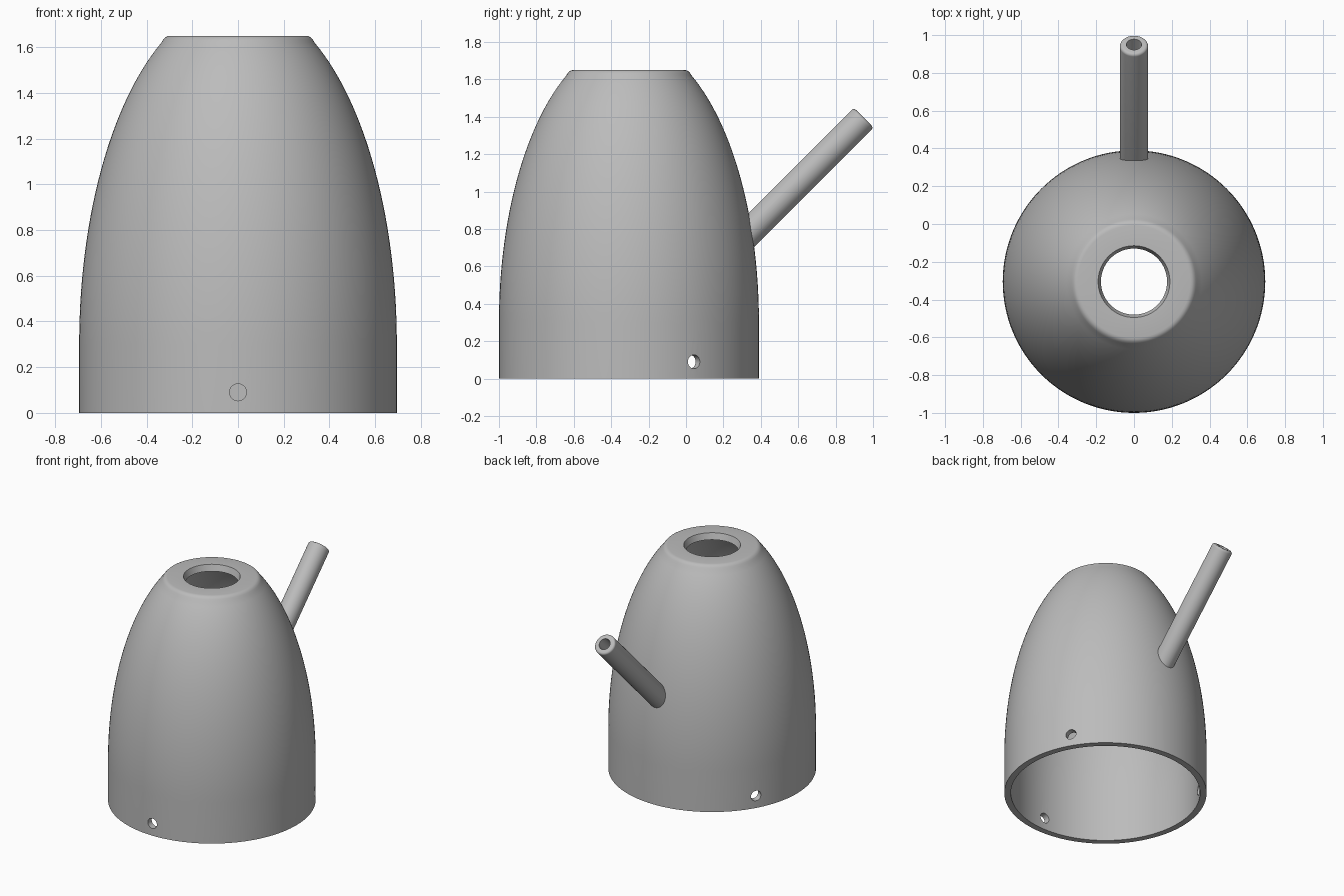
import bpy, bmesh, math
from mathutils import Matrix, Vector

if "Cube" in bpy.data.objects:
    bpy.data.objects.remove(bpy.data.objects["Cube"], do_unlink=True)

CENTRE = Vector((0, -0.305, 0))
RADIUS, WALL, HEIGHT, STRAIGHT = 0.695, 0.045, 1.65, 0.3
SPOUT_TIP = Vector((0, 0.95, 1.395))
SPOUT_LENGTH = 0.98

grey = bpy.data.materials.new("plain grey")
grey.use_nodes = True
grey.diffuse_color = (0.5, 0.5, 0.5, 1)
grey.node_tree.nodes["Principled BSDF"].inputs["Base Color"].default_value = (0.5, 0.5, 0.5, 1)


def lathe(name, profile, matrix, segments, closed=True):
    """Spin (radius, height) points about local z."""
    bm = bmesh.new()
    verts = [bm.verts.new((r, 0, z)) for r, z in profile]
    edges = [bm.edges.new(p) for p in zip(verts, verts[1:])]
    if closed:
        edges.append(bm.edges.new((verts[-1], verts[0])))
    bmesh.ops.spin(bm, geom=verts + edges, cent=(0, 0, 0), axis=(0, 0, 1),
                   angle=math.tau, steps=segments, use_duplicate=False)
    bmesh.ops.remove_doubles(bm, verts=bm.verts, dist=1e-5)
    bmesh.ops.recalc_face_normals(bm, faces=bm.faces)
    mesh = bpy.data.meshes.new(name)
    bm.to_mesh(mesh)
    bm.free()
    mesh.materials.append(grey)
    obj = bpy.data.objects.new(name, mesh)
    obj.matrix_world = matrix
    bpy.context.collection.objects.link(obj)
    return obj


def rod(name, radius, length, matrix):
    """Solid cylinder used for cutting."""
    return lathe(name, [(0, 0), (radius, 0), (radius, length), (0, length)],
                 matrix, 40, closed=False)


def activate(obj):
    bpy.ops.object.select_all(action='DESELECT')
    obj.select_set(True)
    bpy.context.view_layer.objects.active = obj


def cut(obj, cutter):
    mod = obj.modifiers.new("cut", 'BOOLEAN')
    mod.operation, mod.solver, mod.object = 'DIFFERENCE', 'EXACT', cutter
    activate(obj)
    bpy.ops.object.modifier_apply(modifier=mod.name)
    bpy.data.objects.remove(cutter, do_unlink=True)


def dome(radius, rise, top, steps=28):
    """Straight skirt running into a quarter-ellipse dome."""
    pts = [(radius, 0)]
    for i in range(steps + 1):
        t = math.asin((top - STRAIGHT) / rise) * i / steps
        pts.append((radius * math.cos(t), STRAIGHT + rise * math.sin(t)))
    return pts


# Hollow body with rounded shoulder and tapered top opening
outer = dome(RADIUS, 1.507, HEIGHT - 0.03)
shoulder = [(0.328, 1.632), (0.318, 1.643), (0.308, 1.648), (0.297, HEIGHT)]
opening = [(0.19, HEIGHT), (0.175, HEIGHT - WALL)]
inner = dome(RADIUS - WALL, 1.46, HEIGHT - WALL)
place = Matrix.Translation(CENTRE)
body = lathe("body", outer + shoulder + opening + inner[::-1], place, 128)

# Spout tube with a softened lip, trimmed where it meets the body
tilt = Matrix.Rotation(-math.pi / 4, 4, 'X')
direction = tilt @ Vector((0, 0, 1))
spout_place = Matrix.Translation(SPOUT_TIP - direction * SPOUT_LENGTH) @ tilt
R, BORE, LIP = 0.075, 0.04, 0.016
lip = [(R - LIP + LIP * math.cos(a), SPOUT_LENGTH - LIP + LIP * math.sin(a))
       for a in (math.pi / 2 * i / 6 for i in range(7))]
spout = lathe("spout", [(BORE, 0), (R, 0)] + lip + [(BORE, SPOUT_LENGTH)],
              spout_place, 48)
trim = dome(RADIUS - 0.01, 1.497, HEIGHT - 0.03)
cut(spout, lathe("trim_cutter", [(0, 0)] + trim + [(0, HEIGHT - 0.03)],
                 place, 128, closed=False))

# Spout bore through the wall
cut(body, rod("bore_cutter", BORE, SPOUT_LENGTH, spout_place))

# Three small holes evenly spaced round the skirt
for i in range(3):
    turn = Matrix.Rotation(math.radians(-90 + 120 * i), 4, 'Z')
    aim = (Matrix.Translation(CENTRE + Vector((0, 0, 0.09))) @ turn
           @ Matrix.Translation((0.5, 0, 0)) @ Matrix.Rotation(math.pi / 2, 4, 'Y'))
    cut(body, rod("hole_cutter", 0.037, 0.3, aim))

for obj in (body, spout):
    activate(obj)
    bpy.ops.object.shade_smooth_by_angle(angle=math.radians(30))
